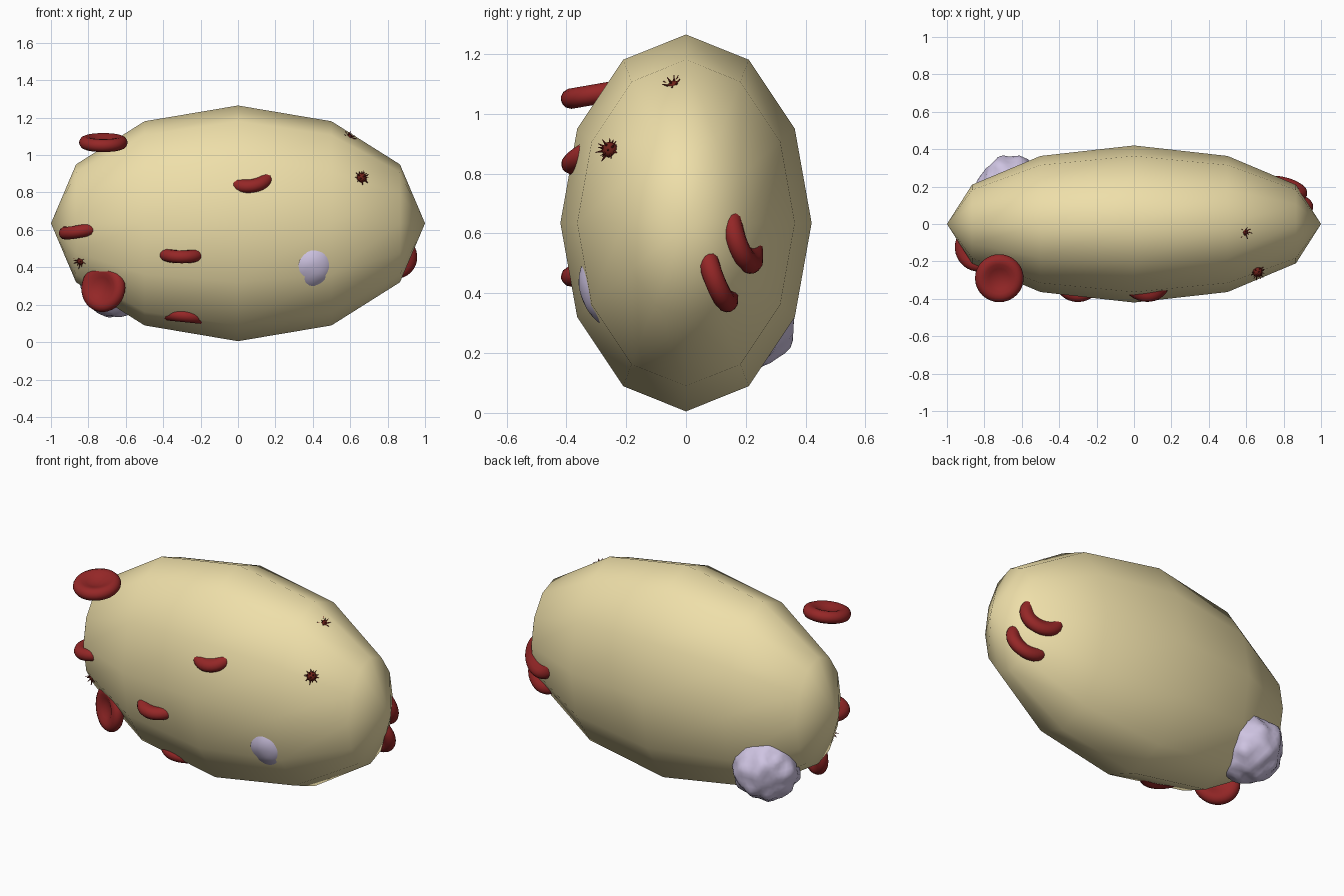
import bpy, bmesh, math, random
from mathutils import Vector, Matrix, noise

if "Cube" in bpy.data.objects:
    bpy.data.objects.remove(bpy.data.objects["Cube"])

random.seed(4)


def material(name, rgb):
    m = bpy.data.materials.new(name)
    m.diffuse_color = (*rgb, 1)
    m.use_nodes = True
    m.node_tree.nodes["Principled BSDF"].inputs["Base Color"].default_value = m.diffuse_color
    return m


PLASMA = material("plasma", (0.86, 0.74, 0.40))
RED = material("red", (0.30, 0.02, 0.02))
WHITE = material("white", (0.62, 0.55, 0.76))
DARK = material("dark_red", (0.16, 0.015, 0.01))


def finish(bm, name, mat, smooth=True):
    bmesh.ops.recalc_face_normals(bm, faces=bm.faces)
    for f in bm.faces:
        f.smooth = smooth
    me = bpy.data.meshes.new(name)
    bm.to_mesh(me)
    bm.free()
    me.materials.append(mat)
    ob = bpy.data.objects.new(name, me)
    bpy.context.collection.objects.link(ob)
    return ob


# Droplet: coarse ellipsoid with its poles along x
bm = bmesh.new()
bmesh.ops.create_uvsphere(bm, u_segments=12, v_segments=6, radius=1)
bmesh.ops.rotate(bm, verts=bm.verts, matrix=Matrix.Rotation(math.pi / 2, 3, 'Y'))
bmesh.ops.scale(bm, verts=bm.verts, vec=(1, 0.42, 0.63))
bmesh.ops.translate(bm, verts=bm.verts, vec=(0, 0, 0.635))
finish(bm, "plasma_droplet", PLASMA)


# Red cells: lathed biconcave discs
def red_cell(i, centre, normal, steps=32):
    half = [(0, .011), (.03, .013), (.055, .022), (.08, .032), (.10, .034), (.118, .026), (.127, .013)]
    profile = half + [(.13, 0)] + [(r, -z) for r, z in reversed(half)]
    bm = bmesh.new()
    vs = [bm.verts.new((r, 0, z)) for r, z in profile]
    es = [bm.edges.new(p) for p in zip(vs, vs[1:])]
    bmesh.ops.spin(bm, geom=vs + es, cent=(0, 0, 0), axis=(0, 0, 1), angle=math.tau, steps=steps)
    bmesh.ops.remove_doubles(bm, verts=bm.verts, dist=1e-4)
    ob = finish(bm, f"red_cell_{i}", RED)
    ob.rotation_euler = Vector(normal).to_track_quat('Z', 'Y').to_euler()
    ob.location = centre


for i, (c, n) in enumerate([
    ((-.72, -.29, 1.067), (0, -.17, .98)),
    ((-.72, -.17, .29), (-.48, -.87, .08)),
    ((-.83, -.125, .60), (-.18, -.05, .98)),
    ((.065, -.30, .88), (-.1, -.50, .86)),
    ((-.30, -.29, .475), (0, -.2, .97)),
    ((-.28, -.095, .14), (.1, 0, .99)),
    ((.83, .105, .46), (.15, .94, .35)),
    ((.80, .188, .59), (.25, .93, .30)),
]):
    red_cell(i + 1, c, n)


# White cells: lumpy spheres
def white_cell(name, centre, radius, bump):
    bm = bmesh.new()
    bmesh.ops.create_icosphere(bm, subdivisions=4, radius=1)
    for v in bm.verts:
        d = v.co.normalized()
        v.co = d * radius * (1 + bump * noise.noise(d * 2.6 + Vector(centre)))
    finish(bm, name, WHITE).location = centre


white_cell("white_cell_back", (-.655, .18, .315), .182, .14)
white_cell("white_cell_front", (.39, -.19, .435), .168, .02)


# Platelets: small cores with radiating spikes
def platelet(i, centre, core, reach, spikes=26):
    bm = bmesh.new()
    bmesh.ops.create_icosphere(bm, subdivisions=2, radius=core)
    for k in range(spikes):
        z = 1 - 2 * (k + .5) / spikes
        a = k * 2.39996
        r = math.sqrt(1 - z * z)
        d = Vector((r * math.cos(a), r * math.sin(a), z))
        length = reach * random.uniform(.75, 1)
        m = Matrix.Translation(d * length / 2) @ d.to_track_quat('Z', 'Y').to_matrix().to_4x4()
        bmesh.ops.create_cone(bm, cap_ends=True, segments=6, radius1=core * .3,
                              radius2=.001, depth=length, matrix=m)
    finish(bm, f"platelet_{i}", DARK).location = centre


platelet(1, (.66, -.255, .88), .027, .05)
platelet(2, (.59, -.04, 1.09), .022, .046)
platelet(3, (-.84, -.155, .435), .022, .046)
